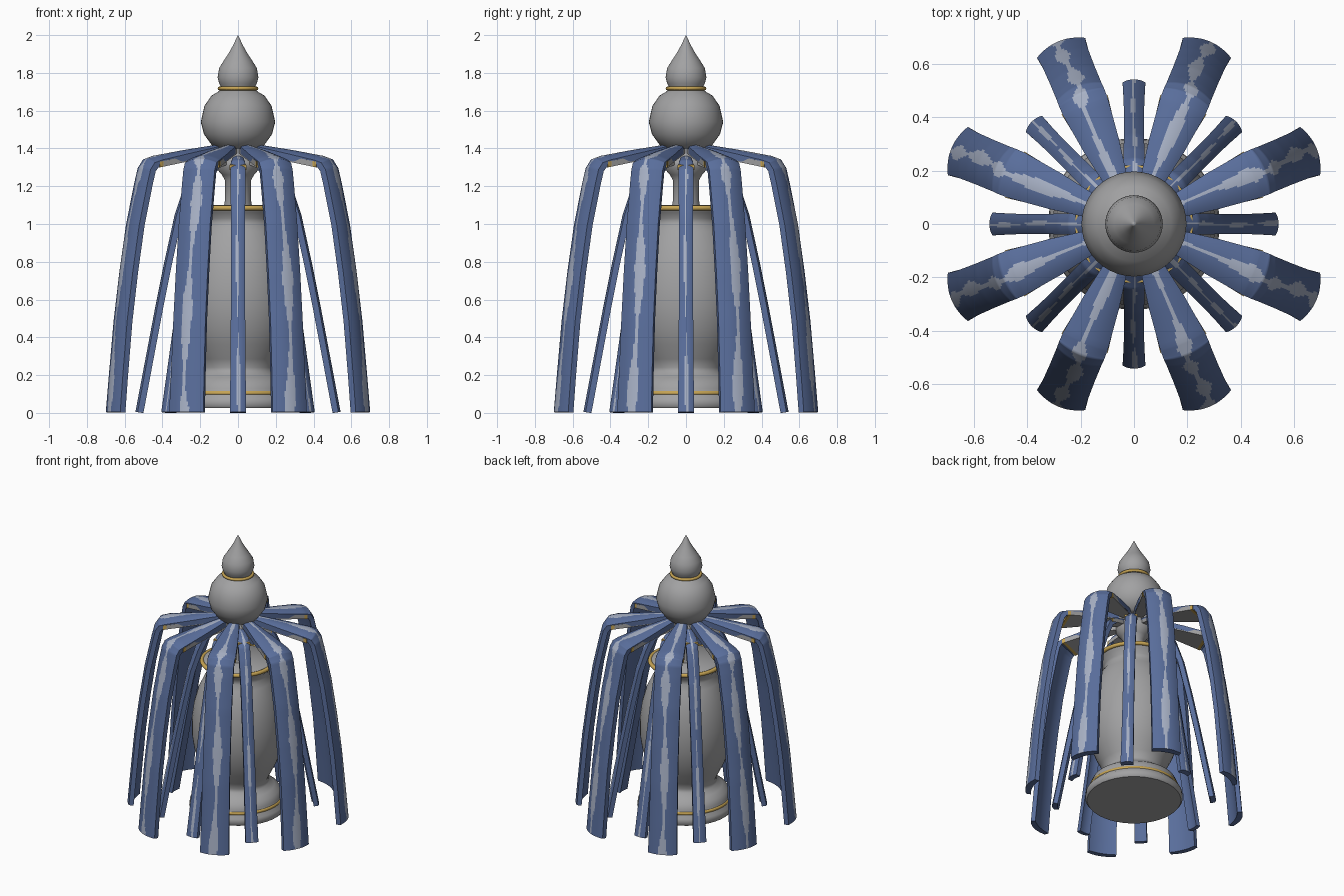
import bpy, bmesh, math, random
from mathutils import Vector, Matrix

if "Cube" in bpy.data.objects:
    bpy.data.objects.remove(bpy.data.objects["Cube"])
random.seed(4)


def material(name, rgb):
    m = bpy.data.materials.new(name)
    m.diffuse_color = (*rgb, 1)
    m.use_nodes = True
    m.node_tree.nodes["Principled BSDF"].inputs["Base Color"].default_value = m.diffuse_color
    return m


STONE = material("grey_stone", (0.36, 0.36, 0.365))
GOLD = material("gold_trim", (0.58, 0.38, 0.09))
WATER = material("blue_water", (0.10, 0.155, 0.33))
FOAM = material("pale_foam", (0.39, 0.44, 0.56))


def finish(name, bm, mats, angle=35):
    bmesh.ops.recalc_face_normals(bm, faces=bm.faces[:])
    me = bpy.data.meshes.new(name)
    bm.to_mesh(me)
    bm.free()
    for m in mats:
        me.materials.append(m)
    ob = bpy.data.objects.new(name, me)
    bpy.context.collection.objects.link(ob)
    bpy.ops.object.select_all(action='DESELECT')
    bpy.context.view_layer.objects.active = ob
    ob.select_set(True)
    bpy.ops.object.shade_smooth_by_angle(angle=math.radians(angle))
    return ob


def lathe(name, profile, mat, seg=40):
    """Turn an (r, z) profile around the z axis."""
    bm = bmesh.new()
    vs = [bm.verts.new((r, 0, z)) for r, z in profile]
    for a, b in zip(vs, vs[1:]):
        bm.edges.new((a, b))
    bmesh.ops.spin(bm, geom=bm.verts[:] + bm.edges[:], cent=(0, 0, 0),
                   axis=(0, 0, 1), angle=2 * math.pi, steps=seg)
    bmesh.ops.remove_doubles(bm, verts=bm.verts[:], dist=0.0005)
    return finish(name, bm, [mat], 50)


def ring(name, r, z, t):
    bpy.ops.mesh.primitive_torus_add(location=(0, 0, z), major_radius=r, minor_radius=t,
                                     major_segments=40, minor_segments=8)
    ob = bpy.context.object
    ob.name = name
    ob.data.materials.append(GOLD)
    bpy.ops.object.shade_smooth_by_angle(angle=math.radians(60))


def stream(name, path, thick, angle, cols, streak, rows_per=7):
    """Falling sheet of water; path holds (r, z, half width) of its outer face."""
    pts = []
    for a, b in zip(path, path[1:]):
        pts += [tuple(p + (q - p) * i / rows_per for p, q in zip(a, b)) for i in range(rows_per)]
    pts.append(path[-1])
    bm = bmesh.new()
    rot = Matrix.Rotation(angle, 3, 'Z')
    loops = []
    for i, (r, z, w) in enumerate(pts):
        p, q = pts[max(i - 3, 0)], pts[min(i + 3, len(pts) - 1)]
        t = Vector((q[0] - p[0], 0, q[1] - p[1])).normalized()
        n = Vector((-t.z, 0, t.x))
        outer, inner = [], []
        for k in range(cols + 1):
            u = 2 * k / cols - 1
            outer.append(Vector((r, w * u, z)) - n * (w * 0.27 * u * u))
            inner.append(Vector((r, w * u * 0.96, z)) - n * (thick + w * 0.16 * u * u))
        loop = outer + inner[::-1]
        for v in loop:
            v.z = max(v.z, 0)
        loops.append([bm.verts.new(rot @ v) for v in loop])
    m = 2 * (cols + 1)
    phase = random.uniform(0, 6)
    for i in range(len(loops) - 1):
        centre = 0.1 * math.sin(phase + i * 0.13)
        half = streak * (0.85 + 0.5 * math.sin(phase * 2 + i * 0.37))
        for k in range(m):
            f = bm.faces.new((loops[i][k], loops[i][(k + 1) % m],
                              loops[i + 1][(k + 1) % m], loops[i + 1][k]))
            u = (2 * k + 1) / cols - 1
            # foam streak wandering down the outer face
            if k < cols and abs(u - centre) < half:
                f.material_index = 1
    bm.faces.new(loops[0])
    bm.faces.new(loops[-1])
    finish(name, bm, [WATER, FOAM], 50)


def spout(name, r0, z0, w0, r1, z1, w1, thick, angle):
    """Flared stone channel with a gold lip at its outer end."""
    bm = bmesh.new()
    rot = Matrix.Rotation(angle, 3, 'Z')
    secs = []
    for f in (0, 0.95, 1):
        r, z, w = r0 + (r1 - r0) * f, z0 + (z1 - z0) * f, w0 + (w1 - w0) * f
        secs.append([bm.verts.new(rot @ Vector(c)) for c in
                     ((r, -w, z), (r, w, z), (r, w, z - thick), (r, -w, z - thick))])
    for s in range(2):
        for k in range(4):
            f = bm.faces.new((secs[s][k], secs[s][(k + 1) % 4],
                              secs[s + 1][(k + 1) % 4], secs[s + 1][k]))
            f.material_index = s
    bm.faces.new(secs[0])
    bm.faces.new(secs[2]).material_index = 1
    finish(name, bm, [STONE, GOLD], 20)


# Foot and vase body
lathe("vase_body", [(0, 0.025), (0.31, 0.025), (0.322, 0.04), (0.318, 0.075), (0.295, 0.1),
                    (0.29, 0.13), (0.275, 0.165), (0.24, 0.19), (0.205, 0.215), (0.198, 0.24),
                    (0.218, 0.285), (0.255, 0.36), (0.288, 0.45), (0.305, 0.56), (0.305, 0.67),
                    (0.29, 0.78), (0.262, 0.88), (0.225, 0.96), (0.2, 1.0), (0.2, 1.03),
                    (0.225, 1.06), (0.238, 1.085), (0.22, 1.1), (0, 1.1)], STONE)
# Column and collar that hold the spouts
lathe("neck_column", [(0, 1.09), (0.075, 1.09), (0.07, 1.12), (0.068, 1.23), (0.085, 1.26),
                      (0.12, 1.3), (0.12, 1.33), (0.09, 1.37), (0.085, 1.42), (0, 1.42)], STONE)
# Bulb and pointed finial
lathe("top_bulb", [(0, 1.395), (0.1, 1.4), (0.13, 1.405), (0.18, 1.475), (0.197, 1.54),
                   (0.178, 1.625), (0.14, 1.68), (0.105, 1.7), (0.09, 1.715), (0, 1.715)], STONE)
lathe("finial", [(0, 1.715), (0.085, 1.715), (0.1, 1.745), (0.108, 1.775), (0.1, 1.825),
                 (0.075, 1.865), (0.046, 1.91), (0.024, 1.95), (0.01, 1.98), (0, 2.0)], STONE)
# Gold rings
ring("foot_ring", 0.288, 0.105, 0.013)
ring("shoulder_ring", 0.238, 1.085, 0.014)
ring("bulb_ring", 0.098, 1.718, 0.01)

WIDE = [(0.12, 1.42, 0.035), (0.32, 1.39, 0.07), (0.48, 1.362, 0.09), (0.53, 1.345, 0.091),
        (0.56, 1.3, 0.09), (0.58, 1.22, 0.09), (0.627, 1.0, 0.09), (0.665, 0.75, 0.091),
        (0.698, 0.49, 0.092), (0.725, 0.2, 0.095), (0.742, 0.006, 0.098)]
NARROW = [(0.1, 1.36, 0.025), (0.19, 1.34, 0.038), (0.245, 1.29, 0.039), (0.285, 1.2, 0.039),
          (0.335, 1.05, 0.038), (0.39, 0.8, 0.038), (0.44, 0.55, 0.038), (0.495, 0.26, 0.04),
          (0.543, 0.006, 0.043)]

# Eight wide and eight narrow jets, alternating
for i in range(8):
    a = i * math.pi / 4
    b = a + math.pi / 8
    spout("wide_spout", 0.07, 1.405, 0.026, 0.485, 1.33, 0.094, 0.03, b)
    stream("wide_stream", WIDE, 0.042, b, 22, 0.24)
    spout("narrow_spout", 0.06, 1.35, 0.02, 0.22, 1.312, 0.044, 0.025, a)
    stream("narrow_stream", NARROW, 0.036, a, 12, 0.17)
